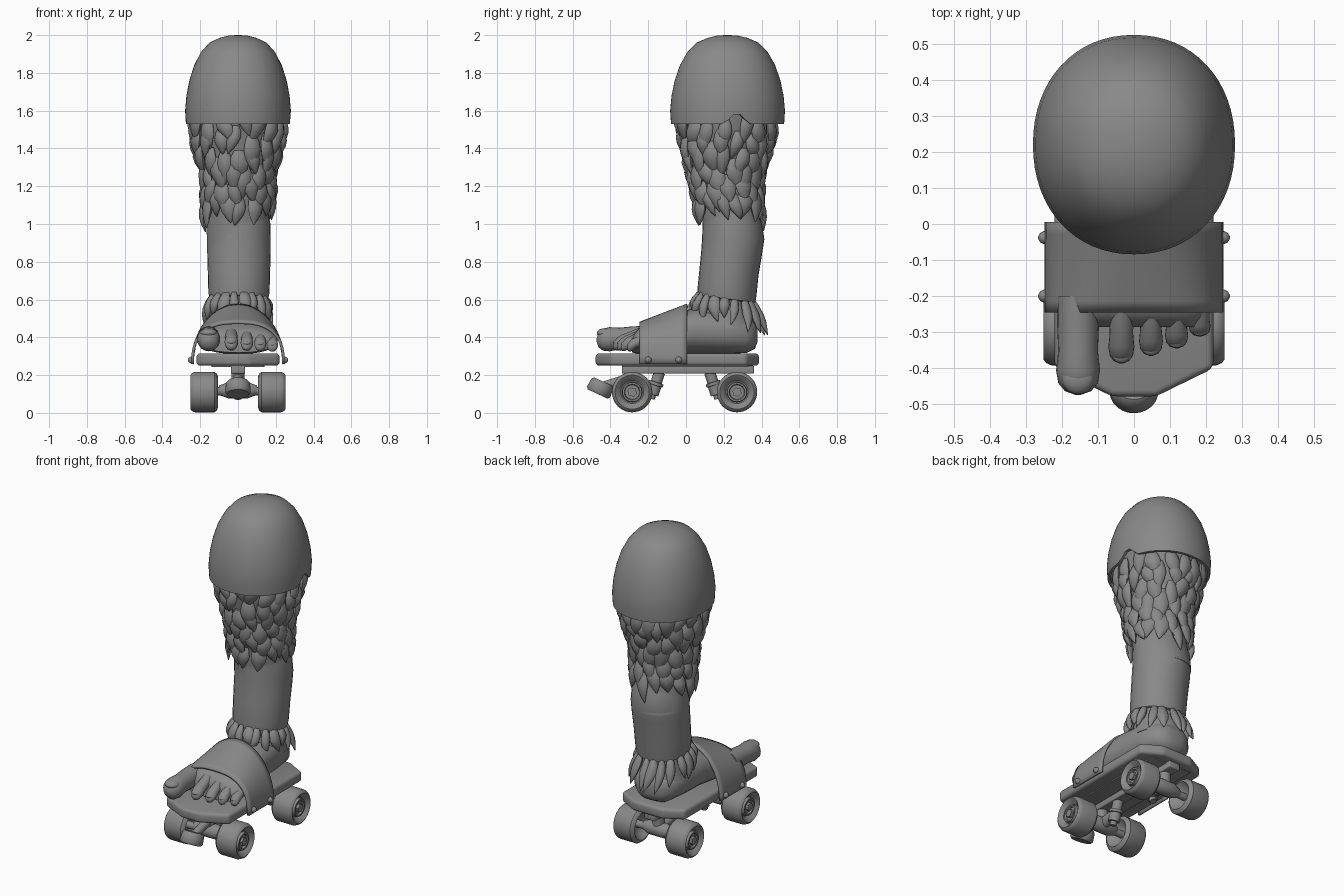
import bpy, bmesh, math, random
from mathutils import Vector

random.seed(4)
old = bpy.data.objects.get("Cube")
if old:
    bpy.data.objects.remove(old)

grey = bpy.data.materials.new("plain_grey")
grey.use_nodes = True
GREY = (0.25, 0.25, 0.25, 1)
grey.diffuse_color = GREY
grey.node_tree.nodes["Principled BSDF"].inputs["Base Color"].default_value = GREY


def finish(name, bm, angle=40):
    bmesh.ops.recalc_face_normals(bm, faces=bm.faces)
    me = bpy.data.meshes.new(name)
    bm.to_mesh(me)
    bm.free()
    me.materials.append(grey)
    ob = bpy.data.objects.new(name, me)
    bpy.context.collection.objects.link(ob)
    bpy.ops.object.select_all(action='DESELECT')
    ob.select_set(True)
    bpy.context.view_layer.objects.active = ob
    bpy.ops.object.shade_smooth_by_angle(angle=math.radians(angle))
    return ob


def skin(bm, rings):
    """Join rings of points into a capped solid."""
    vs = [[bm.verts.new(p) for p in r] for r in rings]
    n = len(vs[0])
    for a, b in zip(vs, vs[1:]):
        for i in range(n):
            j = (i + 1) % n
            bm.faces.new((a[i], a[j], b[j], b[i]))
    bm.faces.new(vs[0])
    bm.faces.new(vs[-1])


def loft(name, rings, angle=40):
    bm = bmesh.new()
    skin(bm, rings)
    return finish(name, bm, angle)


def spow(v, p):
    return math.copysign(abs(v) ** p, v)


def ring(c, u, v, n=32, p=1.0):
    c, u, v = Vector(c), Vector(u), Vector(v)
    angles = [2 * math.pi * i / n for i in range(n)]
    return [c + u * spow(math.cos(a), p) + v * spow(math.sin(a), p) for a in angles]


def tube(name, pts, radii, n=24, angle=40):
    """Round solid of changing radius along a nearly straight path."""
    d = (Vector(pts[-1]) - Vector(pts[0])).normalized()
    side = d.orthogonal().normalized()
    up = d.cross(side)
    return loft(name, [ring(p, side * r, up * r, n) for p, r in zip(pts, radii)], angle)


def ellipsoid(name, c, size):
    rings = []
    for k in range(9):
        t = math.pi * (k + 0.1) / 8.2
        s = math.sin(t)
        rings.append(ring((c[0], c[1] - size[1] * math.cos(t), c[2]),
                          (size[0] * s, 0, 0), (0, 0, size[2] * s), 16))
    return loft(name, rings, 60)


def prism(name, outline, z0, z1, bevel):
    bm = bmesh.new()
    skin(bm, [[(x, y, z) for x, y in outline] for z in (z0, z1)])
    bmesh.ops.bevel(bm, geom=bm.edges[:], offset=bevel, segments=3,
                    profile=0.5, affect='EDGES')
    return finish(name, bm)


def box_outline(hx, y0, y1):
    return [(-hx, y0), (hx, y0), (hx, y1), (-hx, y1)]


# Knee cap dome with a hollow rim and a small notch on its left side
dome = [(0.86, 1.62), (0.93, 1.53), (0.985, 1.53), (1, 1.6), (0.975, 1.68), (0.92, 1.76),
        (0.83, 1.84), (0.7, 1.91), (0.54, 1.96), (0.35, 1.985), (0.17, 1.998), (0.02, 2.0)]
rings = [ring((0, 0.22, z), (0.28 * r, 0, 0), (0, 0.304 * r, 0), 64, 0.94) for r, z in dome]
for row in rings[:3]:
    for p in row:
        a = math.atan2(p.y - 0.22, p.x)
        p.z += 0.065 * max(0, 1 - abs(a - 0.18) / 0.25)
loft("knee_dome", rings)

# Leg: each station is height, centre y, half width, half depth
LEG = [(0.9, 0.25, 0.165, 0.163), (1.0, 0.24, 0.166, 0.152), (1.1, 0.225, 0.158, 0.15),
       (1.25, 0.21, 0.165, 0.168), (1.4, 0.215, 0.205, 0.212), (1.6, 0.22, 0.245, 0.25)]
ANKLE = [(0.35, 0.21, 0.185, 0.2), (0.45, 0.21, 0.165, 0.175),
         (0.55, 0.205, 0.14, 0.15), (0.66, 0.21, 0.135, 0.135)]


def station(table, z):
    z = min(max(z, table[0][0]), table[-1][0])
    for a, b in zip(table, table[1:]):
        if z <= b[0]:
            t = (z - a[0]) / (b[0] - a[0])
            return [p + (q - p) * t for p, q in zip(a[1:], b[1:])]


def surface(table, a, z):
    cy, rx, ry = station(table, z)
    return Vector((rx * math.cos(a), cy + ry * math.sin(a), z))


loft("upper_leg", [ring((0, cy, z), (rx, 0, 0), (0, ry, 0)) for z, cy, rx, ry in LEG], 60)
cuff = [(0.63, 0.215, 0.125, 0.12), (0.6, 0.215, 0.145, 0.14), (0.605, 0.215, 0.156, 0.152),
        (0.64, 0.217, 0.162, 0.156), (0.75, 0.228, 0.165, 0.156), (0.85, 0.242, 0.168, 0.162),
        (0.92, 0.25, 0.168, 0.165), (1.0, 0.245, 0.167, 0.157), (1.06, 0.235, 0.155, 0.145)]
rings = [ring((0.005, cy, z), (rx, 0, 0), (0, ry, 0)) for z, cy, rx, ry in cuff]
for row in rings[:5]:
    for p in row:
        p.z -= 0.13 * (p.y - 0.215)
loft("lower_leg_sleeve", rings, 50)


# Feathers: pointed leaves that follow the leg and flick outward
def feather(bm, table, a, z, length, width, flick):
    curl = random.uniform(-0.22, 0.22)
    out = Vector((math.cos(a), math.sin(a), 0))
    side = Vector((-math.sin(a), math.cos(a), 0))
    rings = []
    for t, w in ((0, 0.5), (0.2, 0.85), (0.42, 1), (0.62, 0.85), (0.82, 0.48), (1, 0.04)):
        p = surface(table, a + curl * t * t, z - length * t)
        p += out * (0.004 + 0.02 * math.sin(math.pi * t) + flick * t ** 3)
        rings.append(ring(p, side * width * w, out * (0.022 * w + 0.001), 8))
    skin(bm, rings)


bm = bmesh.new()
for row in range(6):
    z = 1.58 - 0.083 * row
    count = 17 - row // 2
    for i in range(count):
        a = 2 * math.pi * (i + 0.5 * (row % 2) + random.uniform(-0.2, 0.2)) / count
        feather(bm, LEG, a, z + random.uniform(-0.03, 0.03), random.uniform(0.14, 0.2),
                random.uniform(0.036, 0.05), random.uniform(0.0, 0.03))
finish("leg_feathers", bm, 60)

bm = bmesh.new()
for i in range(18):
    a = 2 * math.pi * (i + random.uniform(-0.2, 0.2)) / 18
    back = max(0, math.sin(a))
    feather(bm, ANKLE, a, 0.62 - 0.02 * math.sin(a), random.uniform(0.11, 0.16) + 0.05 * back,
            random.uniform(0.025, 0.036), 0.01 + 0.025 * back)
finish("ankle_feathers", bm, 60)

# Foot body, heel to ball, and the ankle above it
foot = [(0.378, 0.41, 0.04, 0.035), (0.365, 0.41, 0.09, 0.07), (0.32, 0.412, 0.135, 0.095),
        (0.2, 0.43, 0.158, 0.118), (0.05, 0.435, 0.17, 0.122), (-0.08, 0.415, 0.19, 0.105),
        (-0.2, 0.39, 0.205, 0.078), (-0.25, 0.38, 0.2, 0.068), (-0.285, 0.365, 0.18, 0.045)]
loft("foot", [ring((0, y, z), (rx, 0, 0), (0, 0, rz), 32, 0.85) for y, z, rx, rz in foot], 60)
loft("ankle", [ring((0, cy, z), (rx * 0.94, 0, 0), (0, ry * 0.94, 0))
               for z, cy, rx, ry in ANKLE[1:]], 60)

# Toes with nails: x, tip y, radius, root height, tip height
for name, x, tip, r, zr, zt in (("big", -0.155, -0.474, 0.061, 0.4, 0.385),
                                ("second", -0.035, -0.387, 0.036, 0.425, 0.352),
                                ("third", 0.047, -0.366, 0.033, 0.42, 0.348),
                                ("fourth", 0.118, -0.345, 0.032, 0.41, 0.346),
                                ("little", 0.182, -0.312, 0.03, 0.395, 0.344)):
    length = tip + 0.2
    rings = []
    for t, s in ((0, 0.95), (0.3, 0.95), (0.55, 0.9), (0.75, 1), (0.88, 0.9), (0.96, 0.6), (1, 0.1)):
        z = zr + (zt - zr) * t ** 1.4
        rings.append(ring((x, -0.2 + length * t, z), (r * s, 0, 0), (0, 0, r * s * 1.05), 20))
    loft(name + "_toe", rings, 70)
    ellipsoid(name + "_toenail", (x, tip + r * 0.75, zt + r * 0.62), (r * 0.75, r * 0.72, r * 0.42))

# Strap arched over the foot, rising toward the ankle
bm = bmesh.new()
rows = []
for k in range(9):
    t = k / 8
    y, h, p = -0.245 + 0.25 * t, 0.225 + 0.095 * t, 0.75 + 0.25 * t
    arc = [math.pi * i / 32 for i in range(33)]
    rows.append([bm.verts.new((0.248 * spow(math.cos(a), p), y, 0.258 + h * math.sin(a) ** p))
                 for a in arc])
for a, b in zip(rows, rows[1:]):
    for i in range(32):
        bm.faces.new((a[i], a[i + 1], b[i + 1], b[i]))
strap = finish("foot_strap", bm, 50)
solid = strap.modifiers.new("thickness", 'SOLIDIFY')
solid.thickness = 0.014
solid.offset = -1 if strap.data.polygons[100].normal.z > 0 else 1

for sx, label in ((1, "left"), (-1, "right")):
    for i, y in enumerate((-0.2, -0.038)):
        tube(f"{label}_rivet_{i + 1}", [(sx * x, y, 0.28) for x in (0.235, 0.25, 0.26, 0.266)],
             (0.018, 0.018, 0.013, 0.003), 16, 60)

# Deck, underside plate and rail
half = [(0.06, -0.478), (0.22, -0.4), (0.22, 0.32), (0.1, 0.386)]
prism("deck", half + [(-x, y) for x, y in reversed(half)], 0.25, 0.315, 0.018)
prism("mounting_plate", box_outline(0.14, -0.34, 0.33), 0.243, 0.256, 0.003)
prism("centre_rail", box_outline(0.038, -0.34, 0.36), 0.208, 0.25, 0.006)

# Wheels and trucks
WHEEL = [(0.15, 0.03), (0.135, 0.06), (0.107, 0.084), (0.112, 0.097), (0.125, 0.107),
         (0.228, 0.107), (0.244, 0.1), (0.251, 0.09), (0.246, 0.082), (0.222, 0.06),
         (0.222, 0.054), (0.24, 0.051), (0.24, 0.042), (0.228, 0.038), (0.228, 0.026)]
for end, wy, dirn in (("front", -0.285, 1), ("rear", 0.27, -1)):
    for sx, label in ((1, "left"), (-1, "right")):
        tube(f"{end}_{label}_wheel", [(sx * x, wy, 0.11) for x, r in WHEEL],
             [r for x, r in WHEEL], 40, 35)
        tube(f"{end}_{label}_axle_nut", [(sx * 0.22, wy, 0.11), (sx * 0.246, wy, 0.11)],
             (0.025, 0.025), 6)
    tube(f"{end}_axle", [(-0.23, wy, 0.115), (0.23, wy, 0.115)], (0.022, 0.022))
    tube(f"{end}_hanger", [(x, wy, 0.12) for x in (-0.1, -0.05, 0.05, 0.1)],
         (0.026, 0.045, 0.045, 0.026), 12)
    tube(f"{end}_post", [(0, wy, 0.12), (0, wy, 0.23)], (0.035, 0.035), 16)
    # Tilted cushion stack and its arm
    foot_p, top_p = Vector((0, wy + dirn * 0.1, 0.075)), Vector((0, wy + dirn * 0.145, 0.215))
    steps = (0, 0.15, 0.16, 0.5, 0.51, 0.62, 0.63, 1)
    tube(f"{end}_cushion", [foot_p.lerp(top_p, t) for t in steps],
         (0.02, 0.02, 0.033, 0.033, 0.04, 0.04, 0.03, 0.03), 20)
    tube(f"{end}_hanger_arm", [(0, wy, 0.12), foot_p.lerp(top_p, 0.5)], (0.035, 0.03), 12)

# Toe stop on its angled stem
axis = Vector((0, 0.42, 0.9)).normalized()
base = Vector((0, -0.468, 0.1))
tube("toe_stop", [base + axis * d for d in (0, 0.012, 0.06, 0.072)],
     (0.058, 0.068, 0.064, 0.054), 24, 50)
tube("toe_stop_stem", [base + axis * 0.04, (0, -0.36, 0.165), (0, -0.27, 0.19)],
     (0.025, 0.025, 0.03), 16)
